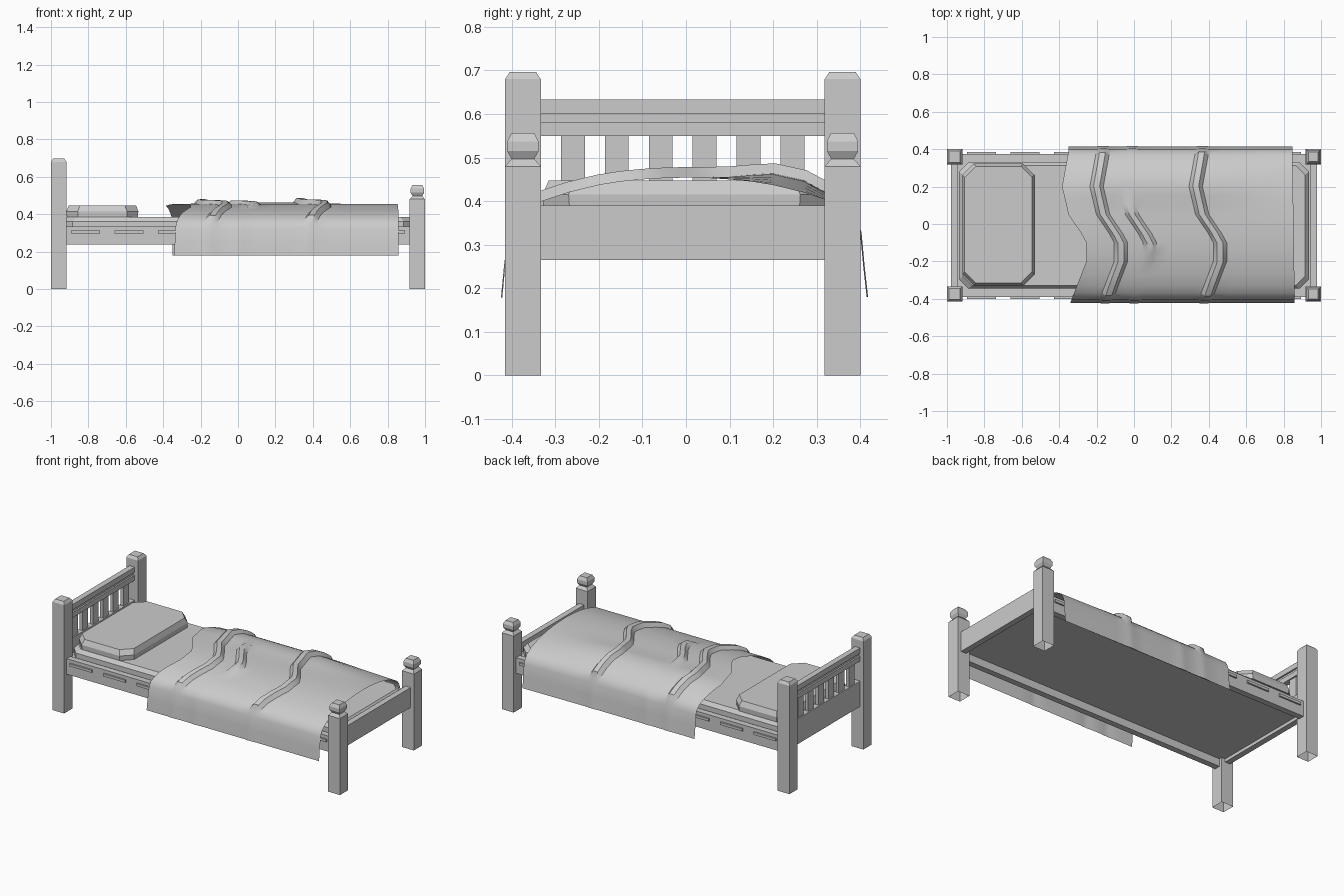
import bpy, bmesh, math

cube = bpy.data.objects.get("Cube")
if cube:
    bpy.data.objects.remove(cube, do_unlink=True)

grey = bpy.data.materials.new("plain_grey")
grey.use_nodes = True
COLOUR = (0.6, 0.6, 0.6, 1)
grey.diffuse_color = COLOUR
grey.node_tree.nodes["Principled BSDF"].inputs["Base Color"].default_value = COLOUR

MID = -0.0075   # centre line of the bed frame


def finish(name, bm):
    mesh = bpy.data.meshes.new(name)
    bm.to_mesh(mesh)
    bm.free()
    mesh.materials.append(grey)
    obj = bpy.data.objects.new(name, mesh)
    bpy.context.collection.objects.link(obj)
    return obj


def loft(name, x, y, rings, corner=0.0, open_bottom=False):
    """Stack of rectangles (z, half x, half y), with optional cut corners."""
    bm = bmesh.new()
    loops = []
    for z, hx, hy in rings:
        pts = []
        for sx, sy in ((1, 1), (-1, 1), (-1, -1), (1, -1)):
            if corner:
                pair = [(sx * hx, sy * (hy - corner)), (sx * (hx - corner), sy * hy)]
                pts += pair if sx * sy > 0 else pair[::-1]
            else:
                pts.append((sx * hx, sy * hy))
        loops.append([bm.verts.new((x + px, y + py, z)) for px, py in pts])
    n = len(loops[0])
    for low, high in zip(loops, loops[1:]):
        for i in range(n):
            j = (i + 1) % n
            bm.faces.new((low[i], low[j], high[j], high[i]))
    bm.faces.new(loops[-1])
    if not open_bottom:
        bm.faces.new(loops[0][::-1])
    return finish(name, bm)


def box(name, x0, x1, y0, y1, z0, z1):
    hx, hy = (x1 - x0) / 2, (y1 - y0) / 2
    return loft(name, (x0 + x1) / 2, (y0 + y1) / 2, [(z0, hx, hy), (z1, hx, hy)])


# Posts, side rails and the raised strips along the rails
P = 0.041
for side, s in (("right", -1), ("left", 1)):
    y = MID + s * 0.367
    loft("head_post_" + side, -0.959, y,
         [(0, P, P), (0.68, P, P), (0.697, 0.03, 0.03)], open_bottom=True)
    loft("foot_post_" + side, 0.959, y,
         [(0, P, P), (0.48, P, P), (0.497, 0.026, 0.026), (0.515, 0.036, 0.036),
          (0.537, 0.036, 0.036), (0.557, 0.026, 0.026)], open_bottom=True)
    ya, yb = sorted((MID + s * 0.345, MID + s * 0.383))
    box("side_rail_" + side, -0.93, 0.93, ya, yb, 0.237, 0.335)
    ya, yb = sorted((MID + s * 0.375, MID + s * 0.393))
    for i in range(8):
        x = -0.893 + i * 0.233
        box(f"rail_strip_{side}_{i + 1}", x, x + 0.155, ya, yb, 0.298, 0.314)

# Headboard and footboard
W = 0.33
for name, z0, z1, half in (("top_rail", 0.60, 0.633, 0.018), ("rail_groove", 0.582, 0.60, 0.008),
                           ("lower_rail", 0.55, 0.582, 0.018), ("panel", 0.265, 0.425, 0.018)):
    box("headboard_" + name, -0.96 - half, -0.96 + half, MID - W, MID + W, z0, z1)
for i in range(6):
    y = MID + (i - 2.5) * 0.101
    box(f"headboard_slat_{i + 1}", -0.97, -0.95, y - 0.0275, y + 0.0275, 0.425, 0.55)
box("footboard", 0.942, 0.978, MID - W, MID + W, 0.265, 0.39)

# Bed base, mattress and pillow
box("bed_base", -0.945, 0.945, MID - 0.347, MID + 0.347, 0.285, 0.328)
loft("mattress", 0, MID, [(0.325, 0.935, 0.338), (0.362, 0.935, 0.338), (0.385, 0.915, 0.32)],
     corner=0.05)
loft("pillow", -0.725, MID + 0.004,
     [(0.384, 0.19, 0.324), (0.415, 0.192, 0.326), (0.447, 0.18, 0.312)], corner=0.06)


# Blanket: a draped sheet whose columns follow the folds
def lerp(table, t):
    for (a, u), (b, v) in zip(table, table[1:]):
        if t <= b:
            return u + (v - u) * max(0, (t - a) / (b - a))
    return table[-1][1]


top = [(0, 0.454), (0.05, 0.453), (0.1, 0.45), (0.15, 0.445), (0.2, 0.437), (0.27, 0.42),
       (0.33, 0.4), (0.37, 0.376)]
drape = ([(-0.422, 0.178), (-0.415, 0.25), (-0.406, 0.325), (-0.395, 0.352)]
         + [(-y, z) for y, z in top[:0:-1]] + top
         + [(0.39, 0.352), (0.4, 0.325), (0.407, 0.25), (0.415, 0.178)])
wave = [(-0.42, 0), (-0.2, 0.085), (-0.09, 0.085), (0.05, -0.01), (0.2, -0.045), (0.39, -0.01)]
# Fold: position, height, and the stretch of y it covers
folds = [(-0.155, 0.021, -0.39, 0.38), (0.0, 0.018, -0.19, 0.12), (0.375, 0.024, -0.39, 0.38)]
columns = [(-0.34, 0), (-0.27, 0)]
for f, (x, *_) in enumerate(folds):
    columns += [(x + d, (f, k)) for d, k in ((-0.036, 0), (-0.016, 1), (0.016, 1), (0.036, 0))]
columns += [(x, 0) for x in (-0.08, 0.1, 0.2, 0.28, 0.48, 0.58, 0.68, 0.78, 0.853)]
columns.sort(key=lambda c: c[0])

bm = bmesh.new()
grid = []
for x, fold in columns:
    fade = min(1, max(0, (0.853 - x) / 0.4))
    swell = 0.03 * min(fade, 0.3 + 3 * (x + 0.34))
    col = []
    for i, (y, z) in enumerate(drape):
        a, b = drape[max(i - 1, 0)], drape[min(i + 1, len(drape) - 1)]
        ny, nz = a[1] - b[1], b[0] - a[0]
        size = math.hypot(ny, nz)
        lift = 0
        if fold and fold[1]:
            _, height, y0, y1 = folds[fold[0]]
            lift = height if y0 < y < y1 else 0.003 if abs(y) > 0.38 else 0
        bulge = swell * math.exp(-((y - 0.24) / 0.11) ** 2)
        col.append(bm.verts.new((x + lerp(wave, y) * fade - 0.015 * y * (1 - fade),
                                 y + lift * ny / size, z + lift * nz / size + bulge)))
    grid.append(col)
for c, d in zip(grid, grid[1:]):
    for i in range(len(c) - 1):
        bm.faces.new((c[i], d[i], d[i + 1], c[i + 1]))
blanket = finish("blanket", bm)

bpy.ops.object.select_all(action='DESELECT')
blanket.select_set(True)
bpy.context.view_layer.objects.active = blanket
bpy.ops.object.shade_smooth_by_angle(angle=math.radians(30))
